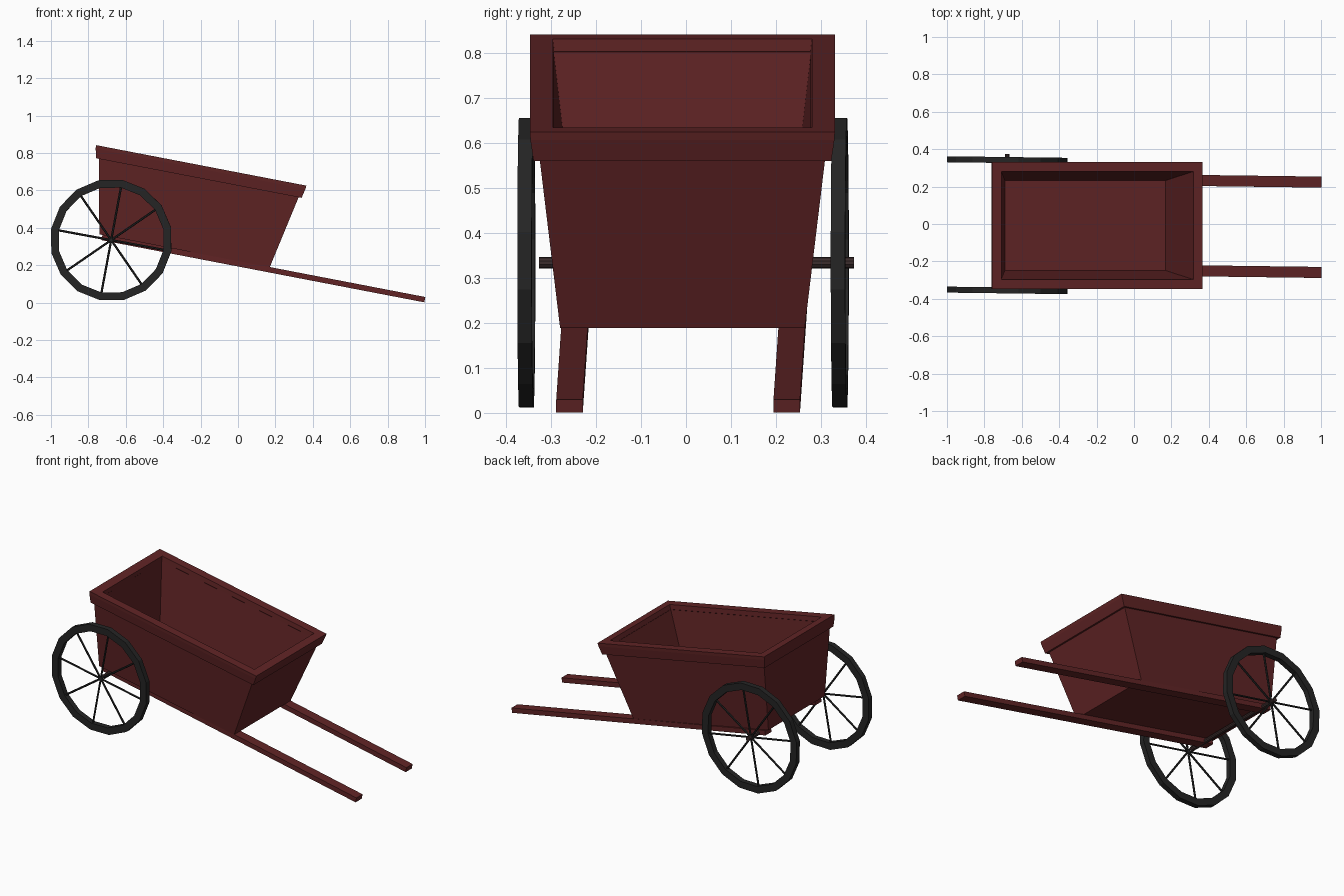
import bpy, bmesh, math
from mathutils import Matrix, Vector

if "Cube" in bpy.data.objects:
    bpy.data.objects.remove(bpy.data.objects["Cube"])

TILT = Matrix.Rotation(math.radians(10.9), 4, 'Y')   # the cart slopes down to its handles
YAW = -0.013                                         # slight skew of handles and wheels
MID = -0.008                                         # middle of the tray in y


def material(name, rgb):
    m = bpy.data.materials.new(name)
    m.diffuse_color = (*rgb, 1)
    m.use_nodes = True
    m.node_tree.nodes["Principled BSDF"].inputs["Base Color"].default_value = m.diffuse_color
    return m


RED = material("dark red paint", (0.118, 0.0175, 0.0185))
IRON = material("black iron", (0.018, 0.018, 0.018))
AXLE = material("brown iron", (0.045, 0.026, 0.026))


def finish(bm, name, mat, matrix=None):
    bmesh.ops.recalc_face_normals(bm, faces=bm.faces)
    if matrix:
        bm.transform(matrix)
    me = bpy.data.meshes.new(name)
    bm.to_mesh(me)
    bm.free()
    me.materials.append(mat)
    ob = bpy.data.objects.new(name, me)
    bpy.context.collection.objects.link(ob)
    return ob


def rect_loft(name, mat, rects, close=False):
    """Bridge rectangles (u0, u1, half width, height) in the tilted frame."""
    bm = bmesh.new()
    loops = [[bm.verts.new((u, MID + s * h, w)) for u, s in
              ((u0, -1), (u1, -1), (u1, 1), (u0, 1))] for u0, u1, h, w in rects]
    pairs = list(zip(loops, loops[1:]))
    if close:
        pairs.append((loops[-1], loops[0]))
    for a, b in pairs:
        for i in range(4):
            j = (i + 1) % 4
            bm.faces.new((a[i], a[j], b[j], b[i]))
    if not close:
        bm.faces.new(loops[0])
        bm.faces.new(loops[-1])
    return finish(bm, name, mat, TILT)


def rod(bm, a, b, r, sides):
    a, b = Vector(a), Vector(b)
    d = b - a
    m = Matrix.Translation((a + b) / 2) @ d.to_track_quat('Z', 'Y').to_matrix().to_4x4()
    bmesh.ops.create_cone(bm, cap_ends=True, segments=sides, radius1=r, radius2=r,
                          depth=d.length, matrix=m)


# tray: outer walls up, over the top, and down the inside to the floor
rect_loft("tray", RED, [
    (-0.797, 0.131, 0.272, 0.218), (-0.879, 0.215, 0.319, 0.63),
    (-0.885, 0.222, 0.322, 0.66), (-0.850, 0.190, 0.287, 0.66),
    (-0.754, 0.120, 0.240, 0.265)])

# rim: overhanging band around the top of the tray
rect_loft("tray_rim", RED, [
    (-0.874, 0.210, 0.316, 0.616), (-0.890, 0.228, 0.331, 0.614),
    (-0.903, 0.239, 0.338, 0.664), (-0.905, 0.241, 0.339, 0.683),
    (-0.852, 0.192, 0.288, 0.683), (-0.848, 0.188, 0.285, 0.655)], close=True)

# handles: long flat bars that run under the tray
for side, y in (("left", -0.248), ("right", 0.235)):
    bm = bmesh.new()
    bmesh.ops.create_cube(bm, size=1)
    u0, u1 = -0.78, 0.978
    for v in bm.verts:
        u = u0 if v.co.x < 0 else u1
        v.co = (u, y + v.co.y * 0.059 + YAW * (u - 0.13), 0.204 + v.co.z * 0.029)
    finish(bm, side + "_handle", RED, TILT)

# wheels: square-section ring with eight thin spokes
HUB = Vector((-0.678, 0, 0.334))
SIDES, TURN = 16, math.radians(-10.5)
for side, y in (("left", -0.355), ("right", 0.342)):
    place = Matrix.Translation((HUB.x, y, HUB.z)) @ Matrix.Rotation(YAW, 4, 'Z')
    bm = bmesh.new()
    rings = []
    for k in range(SIDES):
        a = TURN + k * math.tau / SIDES
        rings.append([bm.verts.new((r * math.cos(a), t, r * math.sin(a))) for r, t in
                      ((0.327, -0.016), (0.327, 0.016), (0.285, 0.016), (0.285, -0.016))])
    for k in range(SIDES):
        a, b = rings[k], rings[(k + 1) % SIDES]
        for i in range(4):
            j = (i + 1) % 4
            bm.faces.new((a[i], a[j], b[j], b[i]))
    finish(bm, side + "_wheel_rim", IRON, place)
    bm = bmesh.new()
    for k in range(8):
        a = TURN + k * math.tau / 8
        rod(bm, (0, 0, 0), (0.29 * math.cos(a), 0, 0.29 * math.sin(a)), 0.006, 6)
    finish(bm, side + "_wheel_spokes", IRON, place)

# axle
bm = bmesh.new()
rod(bm, (HUB.x, -0.327, HUB.z), (HUB.x, 0.374, HUB.z), 0.013, 10)
finish(bm, "axle", AXLE)
